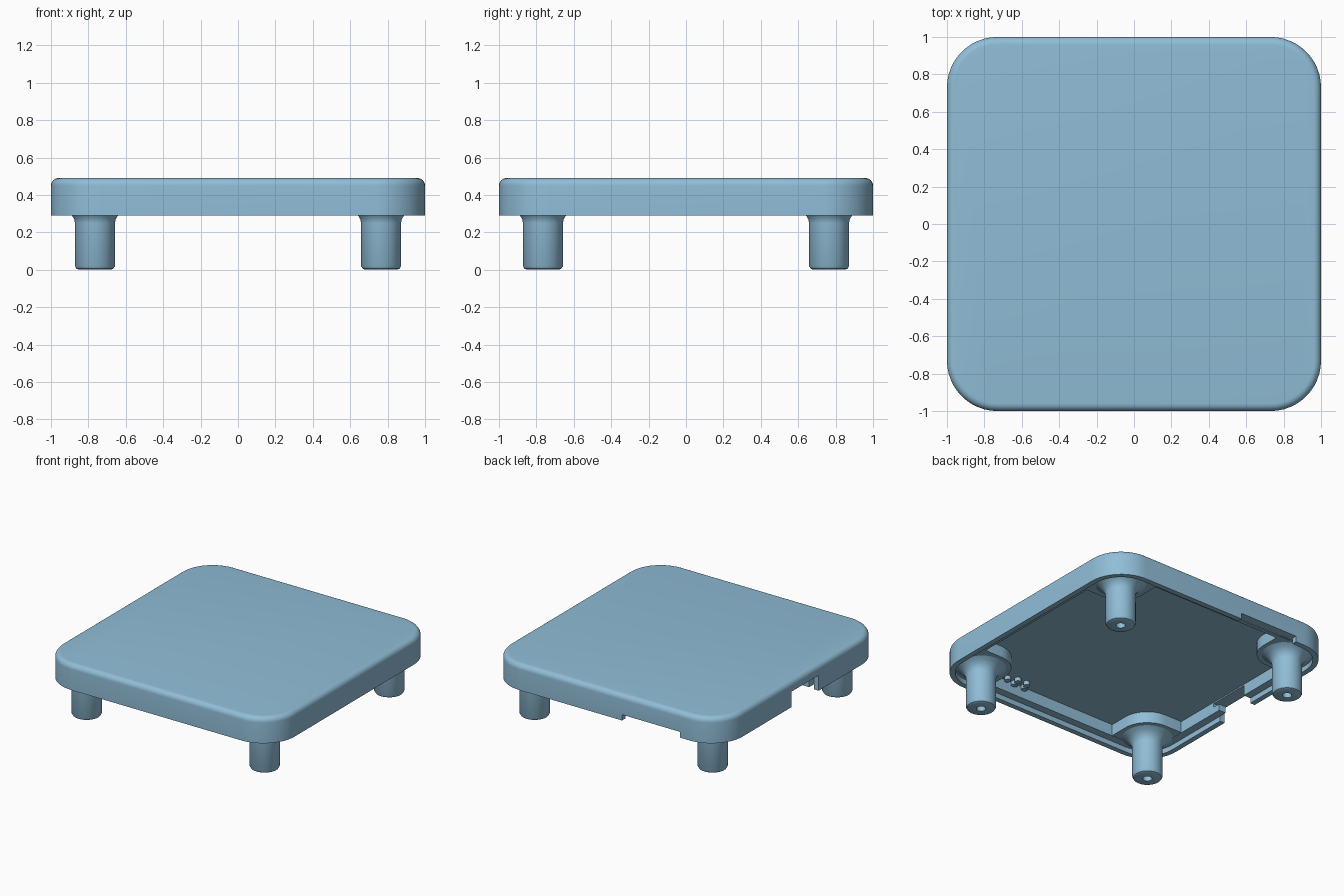
import bpy, bmesh, math

if "Cube" in bpy.data.objects:
    bpy.data.objects.remove(bpy.data.objects["Cube"])

mat = bpy.data.materials.new("soft blue")
mat.diffuse_color = (0.28, 0.51, 0.68, 1)
mat.use_nodes = True
mat.node_tree.nodes["Principled BSDF"].inputs["Base Color"].default_value = mat.diffuse_color


def finish(name, bm, smooth=True):
    bmesh.ops.recalc_face_normals(bm, faces=bm.faces)
    me = bpy.data.meshes.new(name)
    bm.to_mesh(me)
    bm.free()
    ob = bpy.data.objects.new(name, me)
    bpy.context.collection.objects.link(ob)
    me.materials.append(mat)
    bpy.ops.object.select_all(action='DESELECT')
    bpy.context.view_layer.objects.active = ob
    ob.select_set(True)
    if smooth:
        bpy.ops.object.shade_smooth_by_angle(angle=math.radians(35))
    return ob


def rounded(x0, y0, x1, y1, radii, n=12):
    """Rounded rectangle; radii run from the (+,+) corner counter-clockwise."""
    pts = []
    corners = [(x1, y1, -1, -1), (x0, y1, 1, -1), (x0, y0, 1, 1), (x1, y0, -1, 1)]
    for q, ((cx, cy, sx, sy), r) in enumerate(zip(corners, radii)):
        for i in range(n + 1):
            a = math.pi / 2 * (q + i / n)
            pts.append((cx + sx * r + r * math.cos(a), cy + sy * r + r * math.sin(a)))
    return pts


def loft(name, rings):
    """Join matching (outline, z) rings and cap both ends."""
    bm = bmesh.new()
    loops = [[bm.verts.new((x, y, z)) for x, y in pts] for pts, z in rings]
    for a, b in zip(loops, loops[1:]):
        for i in range(len(a)):
            j = (i + 1) % len(a)
            bm.faces.new((a[i], a[j], b[j], b[i]))
    bm.faces.new(loops[0])
    bm.faces.new(loops[-1])
    return finish(name, bm)


def lathe(name, profile, cx, cy, n=40):
    bm = bmesh.new()
    vs = [bm.verts.new((r, 0, z)) for r, z in profile]
    es = [bm.edges.new(p) for p in zip(vs, vs[1:])]
    bmesh.ops.spin(bm, geom=vs + es, cent=(0, 0, 0), axis=(0, 0, 1),
                   angle=2 * math.pi, steps=n, use_duplicate=False)
    bmesh.ops.remove_doubles(bm, verts=bm.verts, dist=1e-5)
    bmesh.ops.translate(bm, verts=bm.verts, vec=(cx, cy, 0))
    return finish(name, bm)


def box(name, x0, x1, y0, y1, z0, z1):
    r = [(x0, y0), (x1, y0), (x1, y1), (x0, y1)]
    return loft(name, [(r, z0), (r, z1)])


def shell_ring(half, z):
    return (rounded(-half, -half, half, half, [half - 0.73] * 4), z)


# Hollow lid: ceiling, stepped rim, outer wall, rounded top edge
B = 0.04
rings = [shell_ring(0.90, 0.42), shell_ring(0.90, 0.33), shell_ring(0.96, 0.33),
         shell_ring(0.96, 0.29), shell_ring(1.0, 0.29)]
for i in range(7):
    a = math.pi / 2 * i / 6
    rings.append(shell_ring(1 - B + B * math.cos(a), 0.49 - B + B * math.sin(a)))
lid = loft("lid_shell", rings)


def cut(target, cutter):
    m = target.modifiers.new("cut", 'BOOLEAN')
    m.operation = 'DIFFERENCE'
    m.solver = 'EXACT'
    m.object = cutter
    bpy.ops.object.select_all(action='DESELECT')
    bpy.context.view_layer.objects.active = target
    target.select_set(True)
    bpy.ops.object.modifier_apply(modifier="cut")
    bpy.data.objects.remove(cutter)


# Openings in the left wall and the back rim
cut(lid, box("left_notch", -1.1, -0.85, -0.2, 0.13, 0.2, 0.41))
cut(lid, box("back_notch", -0.65, -0.15, 0.93, 1.1, 0.2, 0.335))
bpy.ops.object.shade_smooth_by_angle(angle=math.radians(35))

# Small tab at one end of the left opening
box("notch_tab", -0.96, -0.90, -0.22, -0.14, 0.33, 0.38)

# Legs with a screw hole and flared top, each under a corner block
leg_profile = [(0, 0.1), (0.033, 0.1), (0.033, 0), (0.085, 0), (0.099, 0.006), (0.107, 0.02),
               (0.107, 0.25), (0.111, 0.27), (0.125, 0.293), (0.147, 0.315),
               (0.18, 0.333), (0.18, 0.36), (0, 0.36)]
for sx, xn in ((-1, "left"), (1, "right")):
    for sy, yn in ((-1, "front"), (1, "back")):
        lathe(f"{yn}_{xn}_leg", leg_profile, 0.765 * sx, 0.765 * sy)
        pad = rounded(0.555, 0.555, 0.94, 0.94, [0.21, 0.01, 0.2, 0.01])
        pad = [(x * sx, y * sy) for x, y in pad]
        loft(f"{yn}_{xn}_corner_block", [(pad, 0.332), (pad, 0.43)])

# Cluster of little pegs on the ceiling beside the front wall
for i, (x, y) in enumerate([(0.44, -0.86), (0.37, -0.83), (0.36, -0.88), (0.29, -0.83), (0.27, -0.88)]):
    lathe(f"peg_{i + 1}", [(0, 0.39), (0.024, 0.39), (0.024, 0.43), (0, 0.43)], x, y, 12)
